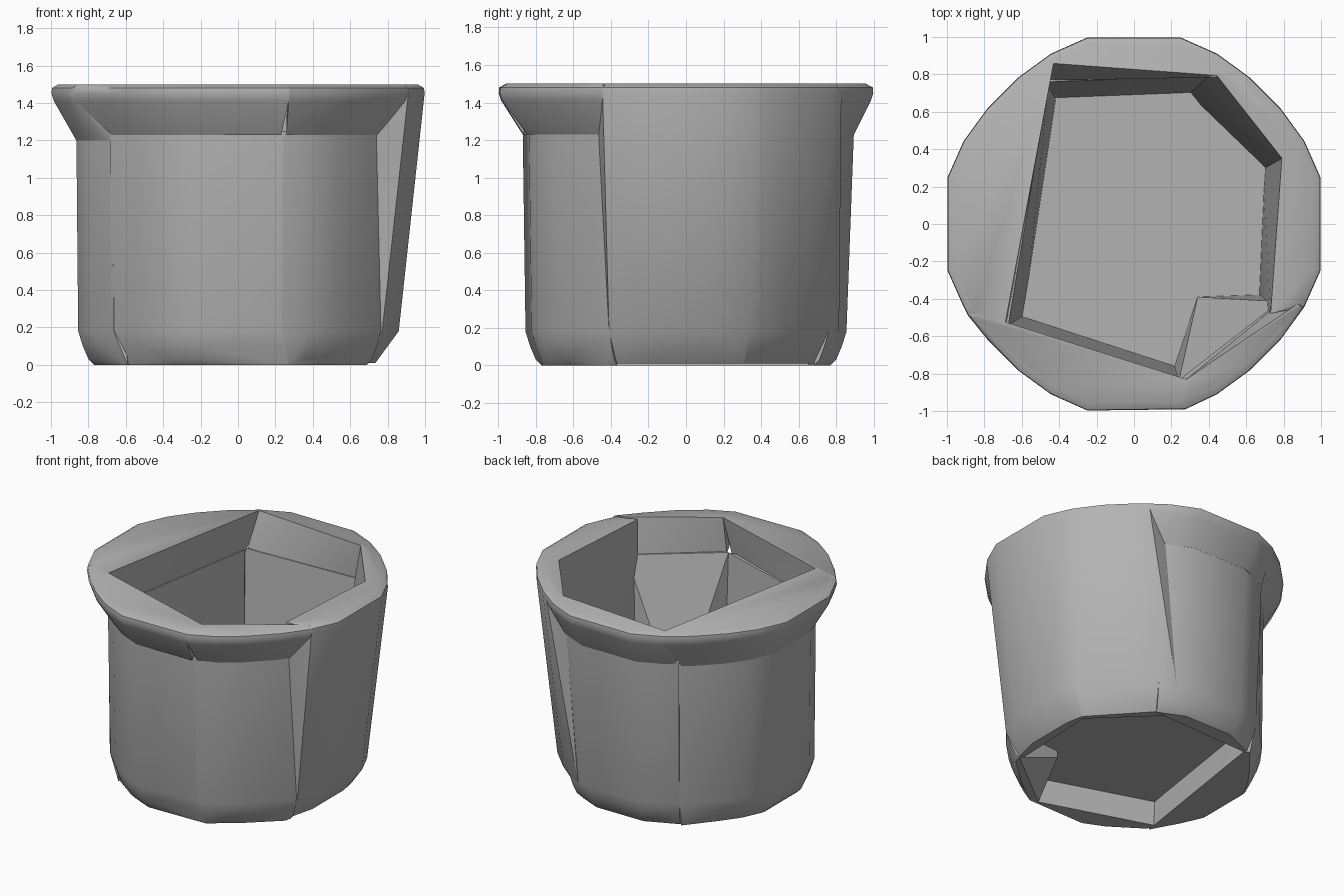
import bpy, bmesh, math
from mathutils import Vector

cube = bpy.data.objects.get("Cube")
if cube:
    bpy.data.objects.remove(cube, do_unlink=True)

grey = bpy.data.materials.new("plain_grey")
grey.use_nodes = True
grey.diffuse_color = (0.45, 0.45, 0.45, 1)
grey.node_tree.nodes["Principled BSDF"].inputs["Base Color"].default_value = (0.45, 0.45, 0.45, 1)

# Outer profiles as (radius, height)
FOOT = [(0.77, 0.0), (0.80, 0.03), (0.83, 0.1), (0.855, 0.18)]
SLANT = [(0.735, 0.01), (0.86, 0.18)]
LIP = [(0.985, 1.41), (0.998, 1.45), (0.995, 1.48), (0.96, 1.5)]
TOP, FLOOR, SLAB = 1.5, 0.19, 0.07


def hull(name, points):
    """Convex solid around the points, smooth across shallow edges."""
    bm = bmesh.new()
    for p in points:
        bm.verts.new(p)
    result = bmesh.ops.convex_hull(bm, input=bm.verts[:])
    loose = {g for g in result["geom_interior"] + result["geom_unused"]
             if isinstance(g, bmesh.types.BMVert)}
    bmesh.ops.delete(bm, geom=list(loose), context='VERTS')
    bmesh.ops.dissolve_limit(bm, angle_limit=0.01, verts=bm.verts[:], edges=bm.edges[:])
    bmesh.ops.recalc_face_normals(bm, faces=bm.faces[:])
    mesh = bpy.data.meshes.new(name)
    bm.to_mesh(mesh)
    bm.free()
    obj = bpy.data.objects.new(name, mesh)
    bpy.context.collection.objects.link(obj)
    mesh.materials.append(grey)
    bpy.ops.object.select_all(action='DESELECT')
    obj.select_set(True)
    bpy.context.view_layer.objects.active = obj
    bpy.ops.object.shade_smooth_by_angle(angle=math.radians(30))


def arc(start, end, profile):
    """Rings of points along a sector of the round outside."""
    corners = [q + a for q in range(-90, 360, 90) for a in (14, 26, 38, 52, 64, 76)]
    angles = [start] + [a for a in corners if start + 2 < a < end - 2] + [end]
    points = []
    for a in angles:
        from_axis = min(a % 90, 90 - a % 90)
        stretch = 1.03 if 12 < from_axis < 16 else 1.015 if 16 < from_axis < 30 else 1.0
        t = math.radians(a)
        points += [Vector((r * stretch * math.cos(t), r * stretch * math.sin(t), z))
                   for r, z in profile]
    return points


def level(edge, z):
    """Flat edge points raised to a height."""
    return [Vector((x, y, z)) for x, y in edge]


# Inner edges of each sector, at the foot and at the top
FOOT_EDGE = {
    "right_side": [(0.68, -0.40), (0.71, 0.31)],
    "right_back": [(0.71, 0.31), (0.36, 0.69)],
    "back": [(0.36, 0.69), (-0.42, 0.67)],
    "left_side": [(-0.44, 0.68), (-0.59, -0.55)],
    "front_left": [(-0.57, -0.55), (0.27, -0.76)],
    "front_right": [(0.27, -0.76), (0.68, -0.42)],
}
TOP_EDGE = {
    "right_side": [(0.73, -0.48), (0.79, 0.35)],
    "right_back": [(0.80, 0.34), (0.43, 0.81)],
    "back": [(0.43, 0.80), (-0.45, 0.86)],
    "left_side": [(-0.45, 0.80), (-0.69, -0.54)],
    "front_left": [(-0.86, -0.50), (0.28, -0.83)],
    "front_right": [(0.28, -0.83), (0.89, -0.44)],
}

# Full-height leaning blocks without a separate rim: foot angles, then top angles
for name, f0, f1, t0, t1 in (("right_side", -28, 23, -26, 23), ("right_back", 23, 69, 23, 56)):
    hull(name + "_wall", arc(f0, f1, SLANT) + arc(t0, t1, LIP)
         + level(FOOT_EDGE[name], 0.01) + level(TOP_EDGE[name], TOP))

# Upright walls, each carrying a flared rim:
# wall angles, rim angles, rim underside, wall radius at the rim
RIMMED = {
    "back": (61, 122, 55, 116, 1.23, 0.895),
    "left_side": (122, 219, 116, 209, 1.2, 0.865),
    "front_left": (218, 286, 209, 285.5, 1.23, 0.87),
    "front_right": (286, 332, 285.5, 334, 1.23, 0.87),
}
for name, (w0, w1, r0, r1, under, radius) in RIMMED.items():
    ledge = []
    if name == "front_right":
        # Shelf reaching in over the floor
        shelf = [(0.34, -0.39), (0.70, -0.40)]
        ledge = level(shelf, 0.14) + level(shelf, FLOOR + SLAB)
    hull(name + "_wall", arc(w0, w1, FOOT + [(radius, 1.25)])
         + level(FOOT_EDGE[name], 0) + ledge)
    hull(name + "_rim", arc(r0, r1, LIP) + arc(w0 + 1, w1 - 1, [(radius, under)])
         + level(TOP_EDGE[name], TOP))

# Raised floor, open underneath
outline = [(x * 1.04, y * 1.04) for edge in FOOT_EDGE.values() for x, y in edge]
hull("floor", level(outline, FLOOR) + level(outline, FLOOR + SLAB))
